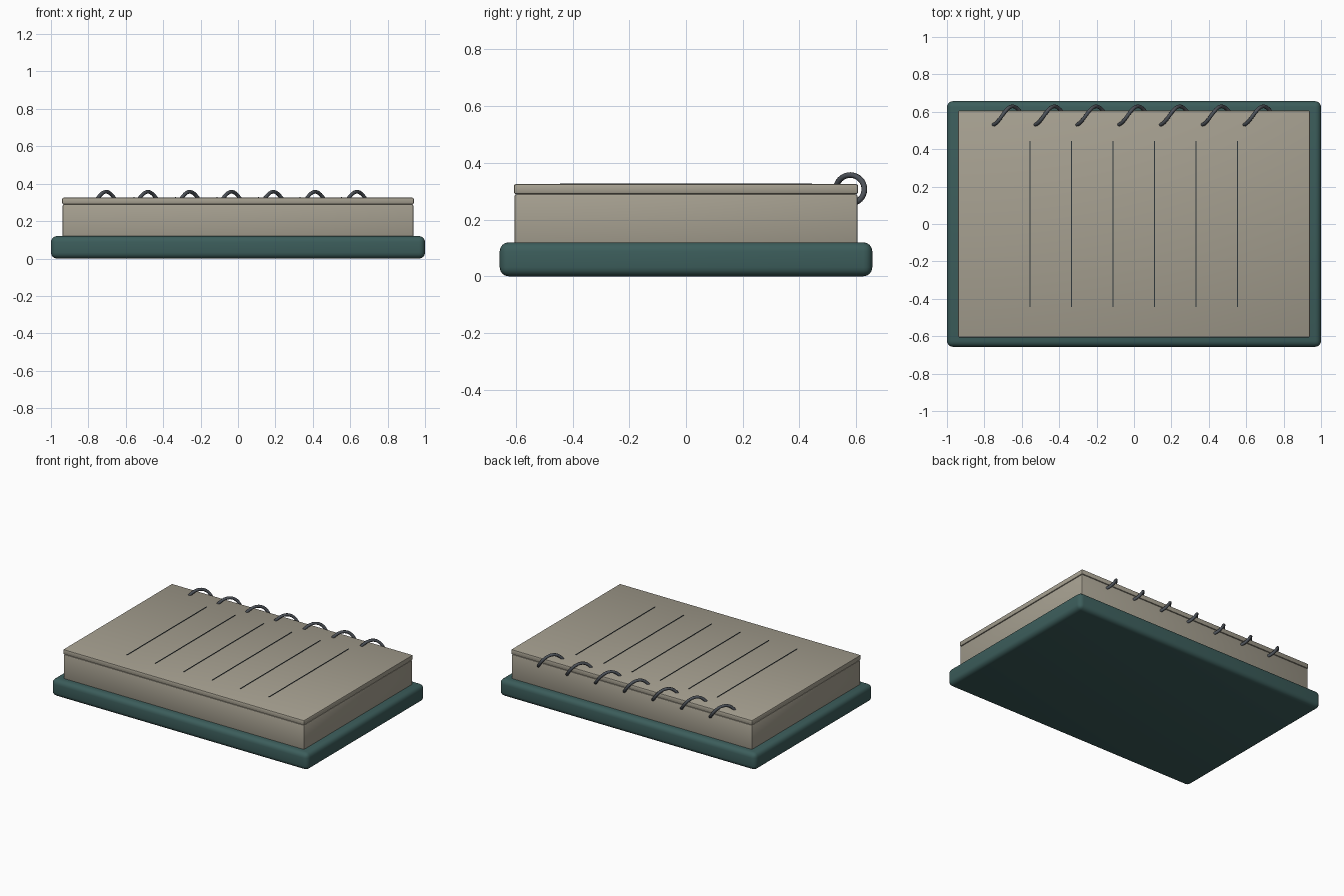
import bpy
import math

if "Cube" in bpy.data.objects:
    bpy.data.objects.remove(bpy.data.objects["Cube"])


def material(name, rgb):
    m = bpy.data.materials.new(name)
    m.diffuse_color = (*rgb, 1)
    m.use_nodes = True
    m.node_tree.nodes["Principled BSDF"].inputs["Base Color"].default_value = m.diffuse_color
    return m


GREEN = material("green", (0.045, 0.11, 0.105))
PAPER = material("paper", (0.38, 0.35, 0.28))
WIRE = material("wire", (0.075, 0.085, 0.10))
INK = material("ink", (0.03, 0.04, 0.045))


def block(name, size, z0, mat, bevel=0, segments=3, x=0):
    sx, sy, sz = size
    bpy.ops.mesh.primitive_cube_add(size=1, location=(x, 0, z0 + sz / 2))
    ob = bpy.context.object
    ob.name = name
    ob.scale = size
    bpy.ops.object.transform_apply(location=False, rotation=False, scale=True)
    ob.data.materials.append(mat)
    if bevel:
        mod = ob.modifiers.new("bevel", "BEVEL")
        mod.width = bevel
        mod.segments = segments
        bpy.ops.object.modifier_apply(modifier="bevel")
        bpy.ops.object.shade_smooth_by_angle(angle=math.radians(35))
    return ob


# Backing board, page stack and cover sheet
block("backing_board", (2.0, 1.314, 0.12), 0, GREEN, 0.032, 4)
block("page_stack", (1.876, 1.21, 0.19), 0.10, PAPER, 0.008, 2)
block("cover_sheet", (1.88, 1.214, 0.035), 0.29, PAPER, 0.007, 2)

# Thin ruled lines on the cover
for i in range(6):
    block(f"ruled_line_{i + 1}", (0.005, 0.89, 0.006), 0.322, INK,
          x=-0.555 + i * 0.2215)

# Spiral binding wire running through the back edge
TURNS, STEPS, PITCH, R = 7, 32, 0.2235, 0.05
curve = bpy.data.curves.new("spiral_binding", "CURVE")
curve.dimensions = "3D"
curve.bevel_depth = 0.01
curve.bevel_resolution = 2
curve.use_fill_caps = True
spline = curve.splines.new("POLY")
spline.points.add(TURNS * STEPS)
for i, p in enumerate(spline.points):
    t = i / STEPS
    a = 2 * math.pi * t
    p.co = (-0.761 + PITCH * t, 0.579 - R * math.cos(a),
            0.307 + R * math.sin(a), 1)
wire = bpy.data.objects.new("spiral_binding", curve)
bpy.context.collection.objects.link(wire)
curve.materials.append(WIRE)
bpy.ops.object.select_all(action="DESELECT")
wire.select_set(True)
bpy.context.view_layer.objects.active = wire
bpy.ops.object.convert(target="MESH")
bpy.ops.object.shade_smooth_by_angle(angle=math.radians(50))
